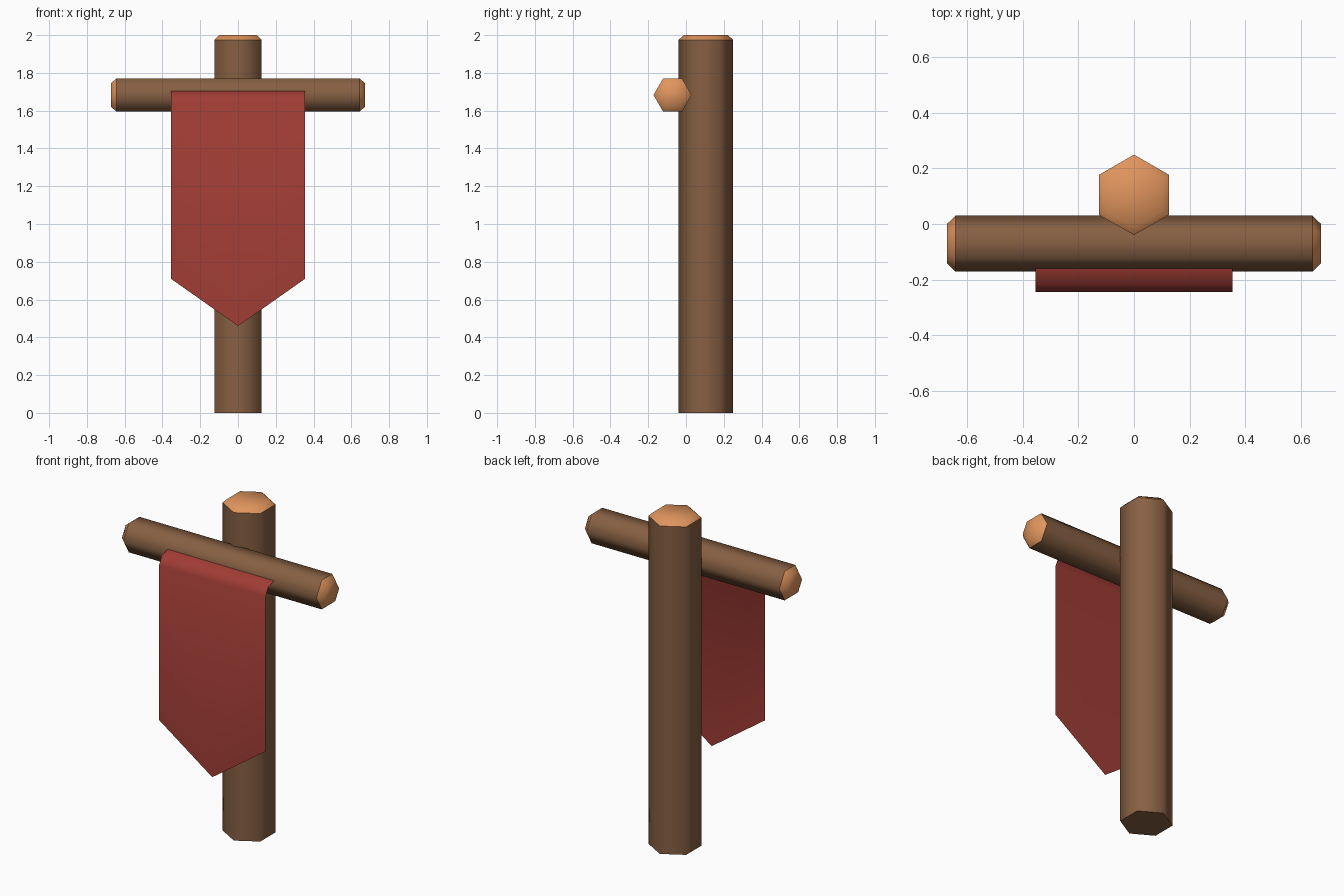
import bpy, bmesh
from math import sin, cos, pi
from mathutils import Matrix

if "Cube" in bpy.data.objects:
    bpy.data.objects.remove(bpy.data.objects["Cube"])


def material(name, color):
    m = bpy.data.materials.new(name)
    m.diffuse_color = (*color, 1)
    m.use_nodes = True
    m.node_tree.nodes["Principled BSDF"].inputs["Base Color"].default_value = m.diffuse_color
    return m


wood = material("wood", (0.24, 0.115, 0.055))
cut_wood = material("cut_wood", (0.75, 0.30, 0.11))
cloth = material("red_cloth", (0.35, 0.045, 0.035))


def add_object(name, bm, mats):
    mesh = bpy.data.meshes.new(name)
    bm.to_mesh(mesh)
    bm.free()
    for m in mats:
        mesh.materials.append(m)
    ob = bpy.data.objects.new(name, mesh)
    bpy.context.collection.objects.link(ob)
    return ob


def log(name, rings, cut_bands, cut_start, matrix):
    """Six-sided log along local z; rings are (radius, z)."""
    bm = bmesh.new()
    loops = [[bm.verts.new((r * cos(pi / 2 + i * pi / 3), r * sin(pi / 2 + i * pi / 3), z))
              for i in range(6)] for r, z in rings]
    for b, (lo, hi) in enumerate(zip(loops, loops[1:])):
        for i in range(6):
            j = (i + 1) % 6
            bm.faces.new((lo[i], lo[j], hi[j], hi[i])).material_index = int(b in cut_bands)
    start = bm.faces.new(loops[0][::-1])
    start.material_index = int(cut_start)
    bm.faces.new(loops[-1]).material_index = 1
    for f in bm.faces:
        f.smooth = True
    # crisp line where bark meets cut wood, and around a plain foot
    for e in bm.edges:
        a, b = e.link_faces
        e.smooth = a.material_index == b.material_index and (cut_start or start not in (a, b))
    bm.transform(matrix)
    return add_object(name, bm, (wood, cut_wood))


# Upright post with chamfered top
log("post", [(0.145, 0), (0.145, 1.975), (0.116, 2.0)], {1}, False,
    Matrix.Translation((0, 0.105, 0)))

# Crossbar with chamfered ends
log("crossbar", [(0.072, -0.673), (0.101, -0.643), (0.101, 0.643), (0.072, 0.673)], {0, 2}, True,
    Matrix.Translation((0, -0.071, 1.683)) @ Matrix.Rotation(pi / 2, 4, 'Y')
    @ Matrix.Rotation(0, 4, 'Z'))

# Single-sheet banner: curled top edge, pointed bottom
bm = bmesh.new()
w = 0.355
profile = [(-0.16, 1.705), (-0.218, 1.69), (-0.245, 1.64), (-0.245, 0.71)]
rows = [[bm.verts.new((x, y, z)) for x in (-w, w)] for y, z in profile]
for up, lo in zip(rows, rows[1:-1]):
    bm.faces.new((lo[0], lo[1], up[1], up[0]))
tip = bm.verts.new((0, -0.245, 0.46))
bm.faces.new((rows[3][0], tip, rows[3][1], rows[2][1], rows[2][0]))
for f in bm.faces:
    f.smooth = True
add_object("banner", bm, (cloth,))
